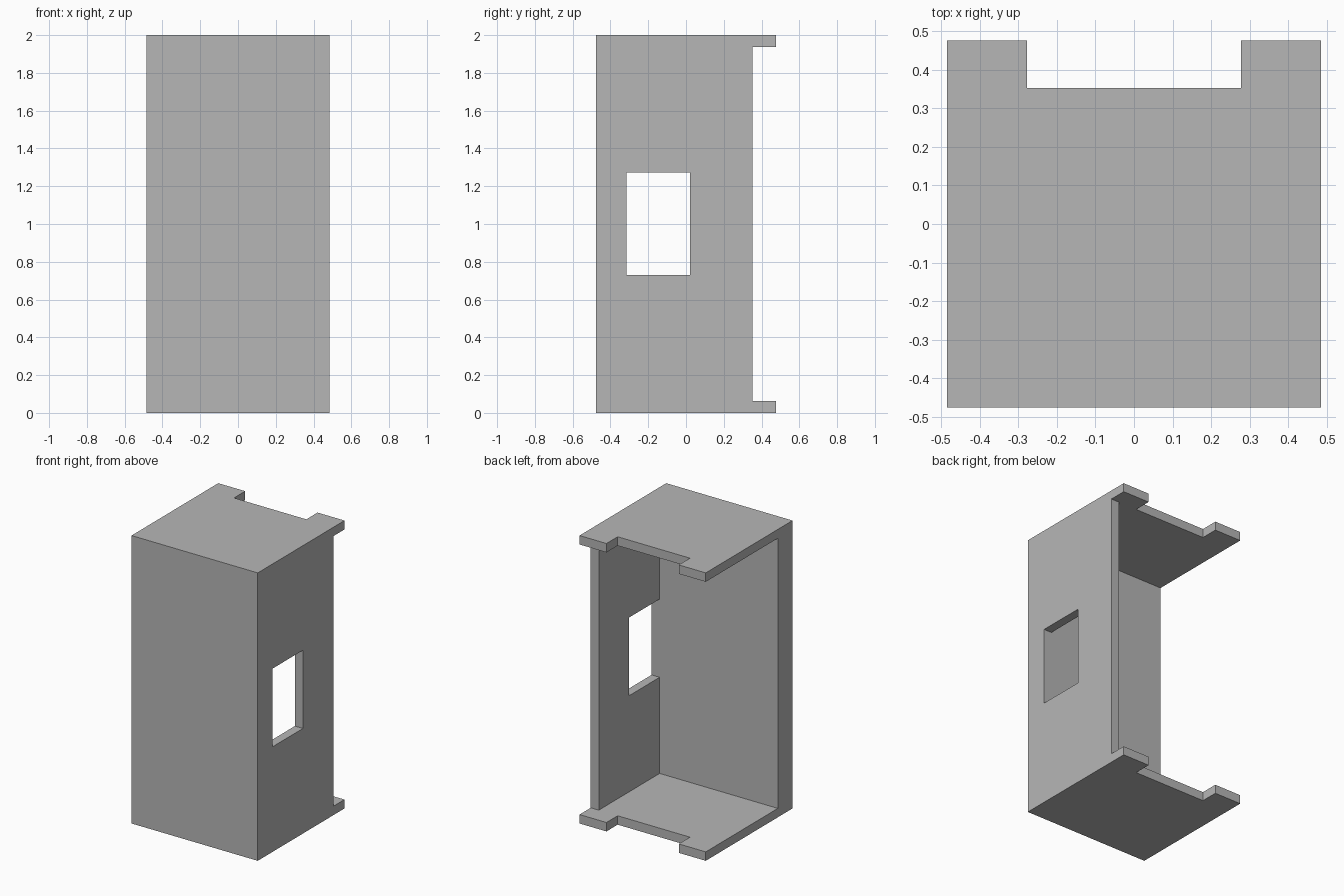
import bpy
import bmesh

default = bpy.data.objects.get("Cube")
if default:
    bpy.data.objects.remove(default, do_unlink=True)

# Main dimensions
HALF_X, HALF_Y, HEIGHT = 0.485, 0.476, 2.0
PLATE = 0.062            # top, bottom and side wall thickness
FRONT_IN = -0.315        # inner face of the thick front panel
WALL_BACK = 0.353        # back edge of the side wall and of the notches
NOTCH_X = 0.278
OUT = 1.0                # how far cutters reach past the body


def box(name, x, y, z):
    """Box object spanning the given (min, max) ranges."""
    bm = bmesh.new()
    bmesh.ops.create_cube(bm, size=1)
    for v in bm.verts:
        v.co = [r[0] if c < 0 else r[1] for c, r in zip(v.co, (x, y, z))]
    mesh = bpy.data.meshes.new(name)
    bm.to_mesh(mesh)
    bm.free()
    obj = bpy.data.objects.new(name, mesh)
    bpy.context.collection.objects.link(obj)
    return obj


def cut(target, name, x, y, z):
    """Subtract a box from the target."""
    cutter = box(name, x, y, z)
    cutter.hide_render = True
    mod = target.modifiers.new(name, "BOOLEAN")
    mod.operation = "DIFFERENCE"
    mod.solver = "EXACT"
    mod.object = cutter
    bpy.context.view_layer.objects.active = target
    bpy.ops.object.modifier_apply(modifier=mod.name)
    bpy.data.objects.remove(cutter, do_unlink=True)


grey = bpy.data.materials.new("plain_grey")
grey.use_nodes = True
colour = (0.47, 0.47, 0.47, 1)
grey.diffuse_color = colour
grey.node_tree.nodes["Principled BSDF"].inputs["Base Color"].default_value = colour

# Solid block
body = box("open_housing", (-HALF_X, HALF_X), (-HALF_Y, HALF_Y), (0, HEIGHT))
body.data.materials.append(grey)

inside_z = (PLATE, HEIGHT - PLATE)
# Cavity, open to the back and one side
cut(body, "cavity_cutter", (-OUT, HALF_X - PLATE), (FRONT_IN, OUT), inside_z)
# Side wall stops short of the plate tabs
cut(body, "wall_end_cutter", (0, OUT), (WALL_BACK, OUT), inside_z)
# Notch between the tabs of both plates
cut(body, "notch_cutter", (-NOTCH_X, NOTCH_X), (WALL_BACK, OUT), (-OUT, HEIGHT + OUT))
# Window in the side wall, flush with the front panel
cut(body, "window_cutter", (0, OUT), (FRONT_IN, 0.02), (0.73, 1.273))
